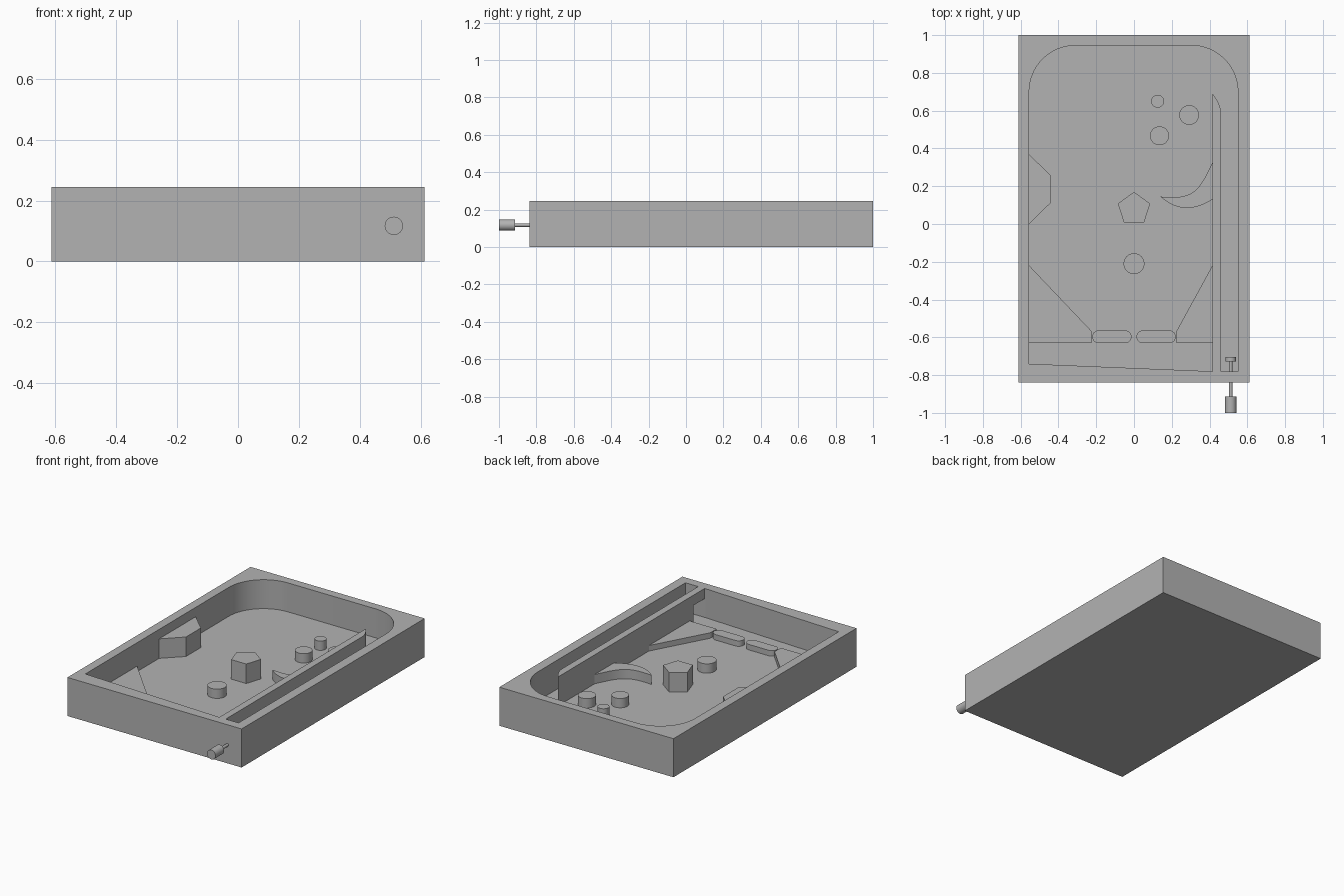
import bpy, bmesh
from math import sin, cos, pi, radians
from mathutils import Vector

if "Cube" in bpy.data.objects:
    bpy.data.objects.remove(bpy.data.objects["Cube"], do_unlink=True)

FLOOR, RIM = 0.061, 0.245          # playfield level, cabinet top
LOW, MID, TALL = 0.096, 0.12, 0.185  # heights of playfield parts
LEFT, RIGHT, LANE_IN, LANE_OUT = -0.555, 0.55, 0.415, 0.46
FRONT = -0.78

grey = bpy.data.materials.new("plain_grey")
grey.use_nodes = True
grey.diffuse_color = (0.45, 0.45, 0.45, 1)
grey.node_tree.nodes["Principled BSDF"].inputs["Base Color"].default_value = grey.diffuse_color


def finish(name, bm):
    """Turn a bmesh into a grey object with crisp edges."""
    bmesh.ops.recalc_face_normals(bm, faces=bm.faces[:])
    mesh = bpy.data.meshes.new(name)
    bm.to_mesh(mesh)
    bm.free()
    mesh.materials.append(grey)
    obj = bpy.data.objects.new(name, mesh)
    bpy.context.collection.objects.link(obj)
    return obj


def smooth(obj):
    bpy.ops.object.select_all(action='DESELECT')
    obj.select_set(True)
    bpy.context.view_layer.objects.active = obj
    bpy.ops.object.shade_smooth_by_angle(angle=radians(25))


def prism(name, outline, z0, z1):
    """Extrude a flat outline upward from z0 to z1."""
    bm = bmesh.new()
    face = bm.faces.new([bm.verts.new((x, y, z0)) for x, y in outline])
    top = bmesh.ops.extrude_face_region(bm, geom=[face])["geom"]
    bmesh.ops.translate(bm, vec=(0, 0, z1 - z0),
                        verts=[v for v in top if isinstance(v, bmesh.types.BMVert)])
    obj = finish(name, bm)
    smooth(obj)
    return obj


def arc(cx, cy, r, a0, a1, n):
    angles = [radians(a0 + (a1 - a0) * i / n) for i in range(n + 1)]
    return [(cx + r * cos(a), cy + r * sin(a)) for a in angles]


def circle(cx, cy, r, n=48, start=0):
    return arc(cx, cy, r, start, start + 360, n)[:-1]


def bezier(a, b, c, d, n=14):
    pts = []
    for i in range(n + 1):
        t = i / n
        p = (Vector(a) * (1 - t) ** 3 + Vector(b) * 3 * t * (1 - t) ** 2
             + Vector(c) * 3 * t * t * (1 - t) + Vector(d) * t ** 3)
        pts.append(tuple(p))
    return pts


def box(x0, x1, y0, y1):
    return [(x0, y0), (x1, y0), (x1, y1), (x0, y1)]


def carve(obj, cutter):
    mod = obj.modifiers.new("carve", 'BOOLEAN')
    mod.operation, mod.solver, mod.object = 'DIFFERENCE', 'EXACT', cutter
    bpy.context.view_layer.objects.active = obj
    bpy.ops.object.modifier_apply(modifier=mod.name)
    bpy.data.objects.remove(cutter, do_unlink=True)


# Cabinet: one hollow whose outline leaves the lane divider standing
R = 0.245
hollow = [(LEFT, -0.74), (LANE_IN, FRONT)]
hollow += bezier((LANE_IN, 0.69), (0.437, 0.668), (LANE_OUT, 0.62), (LANE_OUT, 0.59))
hollow += [(LANE_OUT, FRONT), (RIGHT, FRONT)]
hollow += arc(RIGHT - R, 0.7, R, 0, 90, 20) + arc(LEFT + R, 0.7, R, 90, 180, 20)
cabinet = prism("cabinet", box(-0.612, 0.612, -0.838, 1), 0, RIM)
carve(cabinet, prism("hollow_cutter", hollow, FLOOR, RIM + 0.1))

# Ball return opening through the divider
carve(cabinet, prism("return_cutter", box(0.41, 0.465, FRONT, -0.67), FLOOR, 0.18))
smooth(cabinet)

# Round bumpers
for name, x, y, r in [("centre_bumper", 0, -0.21, 0.055), ("inner_bumper", 0.135, 0.467, 0.05),
                      ("outer_bumper", 0.292, 0.577, 0.052), ("small_bumper", 0.125, 0.65, 0.034)]:
    prism(name, circle(x, y, r), FLOOR, MID)

# Five-sided post and wedge on the right-hand wall
prism("pentagon_post", circle(0, 0.08, 0.09, 5, 90), FLOOR, TALL)
prism("wall_wedge", [(LEFT, 0), (-0.443, 0.11), (-0.443, 0.26), (LEFT, 0.368)], FLOOR, TALL)

# Curved guide against the divider
guide = bezier((0.14, 0.145), (0.2, 0.09), (0.29, 0.05), (LANE_IN, 0.13))
guide += bezier((LANE_IN, 0.325), (0.345, 0.18), (0.32, 0.125), (0.14, 0.145))[:-1]
prism("curved_guide", guide, FLOOR, MID)

# Slingshots and flippers on both sides
for side, s, wall in [("left", 1, LANE_IN), ("right", -1, -LEFT)]:
    tip = 0.225
    prism(side + "_slingshot", [(s * wall, -0.22), (s * tip, -0.567), (s * tip, -0.63),
                                (s * wall, -0.63)], FLOOR, LOW)
    paddle = arc(0.187, -0.597, 0.034, -90, 90, 12) + arc(0.047, -0.597, 0.034, 90, 270, 12)
    prism(side + "_flipper", [(s * x, y) for x, y in paddle], FLOOR, LOW)

# Plunger: head, rod and knob turned about one axis
bm = bmesh.new()
profile = [(0, -1), (0.03, -1), (0.03, -0.913), (0.009, -0.913),
           (0.009, -0.727), (0.028, -0.727), (0.028, -0.703), (0, -0.703)]
verts = [bm.verts.new((0.512 + r, y, 0.117)) for r, y in profile]
edges = [bm.edges.new(pair) for pair in zip(verts, verts[1:])]
bmesh.ops.spin(bm, geom=verts + edges, cent=(0.512, 0, 0.117), axis=(0, 1, 0),
               angle=2 * pi, steps=32)
bmesh.ops.remove_doubles(bm, verts=bm.verts[:], dist=0.0001)
smooth(finish("plunger", bm))
